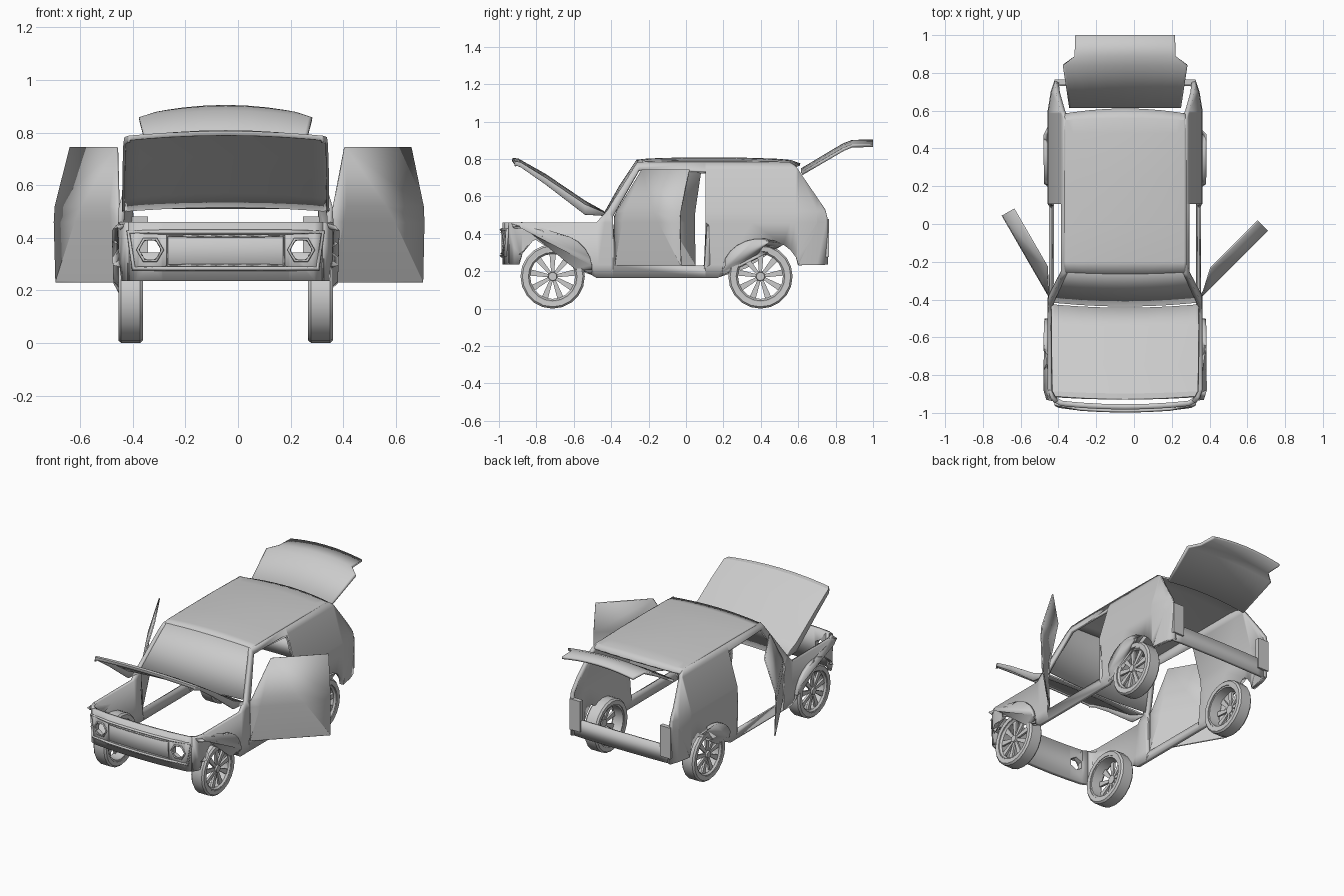
import bpy, bmesh
from math import sin, cos, pi, radians
from mathutils import Vector, Matrix

if "Cube" in bpy.data.objects:
    bpy.data.objects.remove(bpy.data.objects["Cube"])

CX = -0.047  # body centreline


def lerp(table, t):
    if t <= table[0][0]:
        return table[0][1]
    for (a, u), (b, v) in zip(table, table[1:]):
        if t <= b:
            return u + (v - u) * (t - a) / (b - a)
    return table[-1][1]


HALF = [(0.165, 0.40), (0.235, 0.403), (0.46, 0.41), (0.52, 0.406), (0.745, 0.34), (0.785, 0.323)]
PLAN = [(-0.95, 0.036), (-0.92, 0.014), (-0.875, 0), (0.6, 0), (0.7, 0.016), (0.76, 0.036)]


def obj(name, bm, loc=(CX, 0, 0), mirror=False, thick=0):
    me = bpy.data.meshes.new(name)
    bm.to_mesh(me)
    bm.free()
    o = bpy.data.objects.new(name, me)
    o.location = loc
    bpy.context.collection.objects.link(o)
    if mirror:
        m = o.modifiers.new("mirror", 'MIRROR')
        m.merge_threshold = 0.0005
    if thick:
        s = o.modifiers.new("shell", 'SOLIDIFY')
        s.thickness = thick
        s.offset = -1
    return o


def side_sheet(polys, ycuts=()):
    """Flat side outlines (y, z), sliced so they can follow the body section."""
    bm = bmesh.new()
    for p in polys:
        bm.faces.new([bm.verts.new((0, y, z)) for y, z in p])
    bmesh.ops.triangulate(bm, faces=bm.faces[:])
    bmesh.ops.remove_doubles(bm, verts=bm.verts[:], dist=0.0005)
    cuts = [((0, 0, z), (0, 0, 1)) for z, _ in HALF[1:-1]] + [((0, y, 0), (0, 1, 0)) for y in ycuts]
    for co, no in cuts:
        bmesh.ops.bisect_plane(bm, geom=bm.verts[:] + bm.edges[:] + bm.faces[:],
                               plane_co=co, plane_no=no, dist=0.0001)
    return bm


def loft(name, rows, thick):
    """Half grid of (x, y, z) rows, mirrored on the centreline."""
    bm = bmesh.new()
    g = [[bm.verts.new(p) for p in r] for r in rows]
    for a, b in zip(g, g[1:]):
        for j in range(len(a) - 1):
            bm.faces.new((a[j], a[j + 1], b[j + 1], b[j]))
    return obj(name, bm, mirror=True, thick=thick)


def crowned(y, z, half, crown, bow=0, flange=0):
    """Crowned cross row; z is the edge height, the optional flange hangs below."""
    r = [(half * u, y - bow * (1 - u * u), z + crown * (1 - u * u)) for u in (0, 0.3, 0.6, 0.85, 0.96, 1)]
    if flange:
        r.append((half + 0.004, y, z - flange))
    return r


# Body sides with wheel arches and door openings
def arch(cy, ry, h, a0, a1, n=12):
    return [(cy + ry * cos(radians(a0 + (a1 - a0) * i / n)),
             0.205 + h * sin(radians(a0 + (a1 - a0) * i / n))) for i in range(n + 1)]


fender = [(-0.95, 0.235)] + arch(-0.70, 0.2, 0.195, 171, -8) + [
    (-0.48, 0.165), (-0.39, 0.165), (-0.39, 0.23), (-0.39, 0.495), (-0.425, 0.52), (-0.48, 0.46), (-0.95, 0.46)]
sill = [(-0.39, 0.165), (0.105, 0.165), (0.105, 0.23), (-0.39, 0.23)]
pillar = [(-0.425, 0.52), (-0.39, 0.495), (-0.25, 0.745), (-0.26, 0.785)]
rail = [(-0.25, 0.745), (0.105, 0.745), (0.105, 0.785), (-0.26, 0.785)]
quarter = [(0.105, 0.165), (0.17, 0.165)] + arch(0.40, 0.205, 0.17, 188, 9) + [
    (0.76, 0.235), (0.76, 0.47), (0.745, 0.53), (0.585, 0.765), (0.55, 0.785),
    (0.105, 0.785), (0.105, 0.745), (0.105, 0.23)]
bm = side_sheet([fender, sill, pillar, rail, quarter], [y for y, _ in PLAN[1:-1]])
for v in bm.verts:
    v.co.x = lerp(HALF, v.co.z) - lerp(PLAN, v.co.y)
obj("body_sides", bm, mirror=True, thick=0.024)

# Windscreen and roof
loft("windscreen", [crowned(-0.415, 0.515, 0.395, 0, 0.022),
                    crowned(-0.335, 0.655, 0.357, 0.006, 0.02),
                    crowned(-0.255, 0.782, 0.323, 0.014, 0.01)], 0.012)
loft("roof", [crowned(-0.255, 0.782, 0.323, 0.014, 0.01),
              crowned(-0.20, 0.787, 0.324, 0.016),
              crowned(0.0, 0.789, 0.324, 0.02),
              crowned(0.25, 0.789, 0.324, 0.02),
              crowned(0.48, 0.786, 0.323, 0.016),
              crowned(0.55, 0.781, 0.322, 0.014, -0.01),
              crowned(0.585, 0.764, 0.318, 0.012, -0.027)], 0.012)

# Raised bonnet
loft("bonnet", [crowned(-0.918, 0.772, 0.365, 0.017, 0.012, 0.01),
                crowned(-0.912, 0.788, 0.37, 0.018, 0.016, 0.022),
                crowned(-0.885, 0.783, 0.385, 0.02, 0.012, 0.026),
                crowned(-0.75, 0.70, 0.388, 0.02, 0, 0.036),
                crowned(-0.54, 0.558, 0.39, 0.02, 0, 0.055),
                crowned(-0.425, 0.508, 0.388, 0.016, 0.018, 0.012)], 0.01)

# Raised tailgate
loft("tailgate", [crowned(0.615, 0.728, 0.296, 0.022),
                  crowned(0.838, 0.858, 0.33, 0.025),
                  crowned(0.888, 0.878, 0.268, 0.024),
                  crowned(1.0, 0.879, 0.264, 0.026)], 0.016)

# Open doors, thin sheets swung on their front edge
for name, sgn, ang in (("right_door", 1, 45), ("left_door", -1, 30)):
    bm = side_sheet([[(0, 0.23), (0.495, 0.23), (0.495, 0.745), (0.14, 0.745), (0, 0.495)]])
    for v in bm.verts:
        v.co.x = lerp(HALF, v.co.z) - 0.41
    bm.transform(Matrix.Rotation(radians(-ang), 4, 'Z'))
    if sgn < 0:
        bm.transform(Matrix.Scale(-1, 4, (1, 0, 0)))
        bmesh.ops.reverse_faces(bm, faces=bm.faces[:])
    obj(name, bm, loc=(CX + sgn * 0.406, -0.385, 0), thick=0.008)

# Front panel with six-sided headlight holes
FRONT = [(0, -0.982), (0.12, -0.98), (0.24, -0.973), (0.34, -0.963), (0.374, -0.945)]
panel = loft("front_panel", [[(x, y, z) for x, y in FRONT] for z in (0.235, 0.46)], 0.028)
for s in (-1, 1):
    bm = bmesh.new()
    bmesh.ops.create_cone(bm, cap_ends=True, segments=6, radius1=0.044, radius2=0.044, depth=0.3)
    bm.transform(Matrix.Rotation(pi / 2, 4, 'X'))
    cut = obj("headlight_cutter", bm, loc=(CX + s * 0.287, -0.95, 0.354))
    cut.hide_render = True
    cut.hide_set(True)
    b = panel.modifiers.new("hole", 'BOOLEAN')
    b.object = cut
    b.solver = 'EXACT'


# Raised trim outlines on the front panel
def trim(name, pts, depth):
    cu = bpy.data.curves.new(name, 'CURVE')
    cu.dimensions = '3D'
    cu.bevel_depth = depth
    cu.bevel_resolution = 0
    sp = cu.splines.new('POLY')
    sp.points.add(len(pts) - 1)
    for p, (x, z) in zip(sp.points, pts):
        p.co = (x, lerp(FRONT, abs(x)) - 0.007, z, 1)
    sp.use_cyclic_u = True
    o = bpy.data.objects.new(name, cu)
    o.location = (CX, 0, 0)
    bpy.context.collection.objects.link(o)


XS = (-1, -0.64, -0.3, 0, 0.3, 0.64, 1)
trim("grille_frame", [(0.35 * u, 0.283) for u in XS] + [(0.37 * u, 0.422) for u in XS[::-1]], 0.009)
trim("grille_centre", [(0.222 * u, 0.295) for u in XS] + [(0.222 * u, 0.407) for u in XS[::-1]], 0.005)
for s in (-1, 1):
    trim("headlight_rim", [(s * 0.287 + 0.047 * cos(i * pi / 3), 0.354 + 0.047 * sin(i * pi / 3))
                           for i in range(6)], 0.006)

# Rear panel and tail lights
REAR = [(0, 0.758), (0.2, 0.756), (0.3, 0.754), (0.37, 0.75)]
loft("rear_panel", [[(x, y, z) for x, y in REAR] for z in (0.345, 0.235)], 0.022)
for s in (-1, 1):
    bm = bmesh.new()
    bmesh.ops.create_cube(bm, size=1)
    bm.transform(Matrix.Diagonal((0.078, 0.03, 0.205, 1)))
    obj("tail_light", bm, loc=(CX + s * 0.334, 0.75, 0.378))


# Wheels: lathed tyre and rim ring, hub and nine spokes
def lathe(bm, prof, n=20):
    g = [[bm.verts.new((x, r * cos(2 * pi * i / n), r * sin(2 * pi * i / n))) for r, x in prof] for i in range(n)]
    k = len(prof)
    for i in range(n):
        for j in range(k):
            bm.faces.new((g[i][j], g[i][(j + 1) % k], g[(i + 1) % n][(j + 1) % k], g[(i + 1) % n][j]))


tyre = bmesh.new()
lathe(tyre, [(0.136, -0.045), (0.162, -0.047), (0.172, -0.036), (0.172, 0.036), (0.162, 0.047), (0.136, 0.045)])
rim = bmesh.new()
lathe(rim, [(0.138, -0.04), (0.138, 0.04), (0.13, 0.042), (0.12, 0.03), (0.126, -0.04)])
bmesh.ops.create_cone(rim, cap_ends=True, segments=12, radius1=0.028, radius2=0.022, depth=0.03,
                      matrix=Matrix.Translation((0.026, 0, 0)) @ Matrix.Rotation(pi / 2, 4, 'Y'))
for i in range(9):
    c = bmesh.ops.create_cube(rim, size=1)["verts"]
    for v in c:
        w = 0.034 if v.co.z > 0 else 0.016
        v.co = Vector((0.024 + v.co.x * 0.014, v.co.y * w, 0.072 + v.co.z * 0.104))
    bmesh.ops.rotate(rim, verts=c, cent=(0, 0, 0), matrix=Matrix.Rotation(2 * pi * i / 9, 3, 'X'))
for label, src in (("tyre", tyre), ("rim", rim)):
    bmesh.ops.recalc_face_normals(src, faces=src.faces[:])
    for end, y in (("front", -0.713), ("rear", 0.398)):
        for side, s in (("left", -1), ("right", 1)):
            o = obj(f"{end}_{side}_{label}", src.copy(), loc=(CX + s * 0.361, y, 0.172))
            o.rotation_euler.z = 0 if s > 0 else pi

# Smooth the gentle curves, keep creases
bpy.ops.object.select_all(action='DESELECT')
for o in bpy.context.collection.objects:
    if o.type == 'MESH' and not o.hide_render:
        o.select_set(True)
        bpy.context.view_layer.objects.active = o
bpy.ops.object.shade_smooth_by_angle(angle=radians(20))
